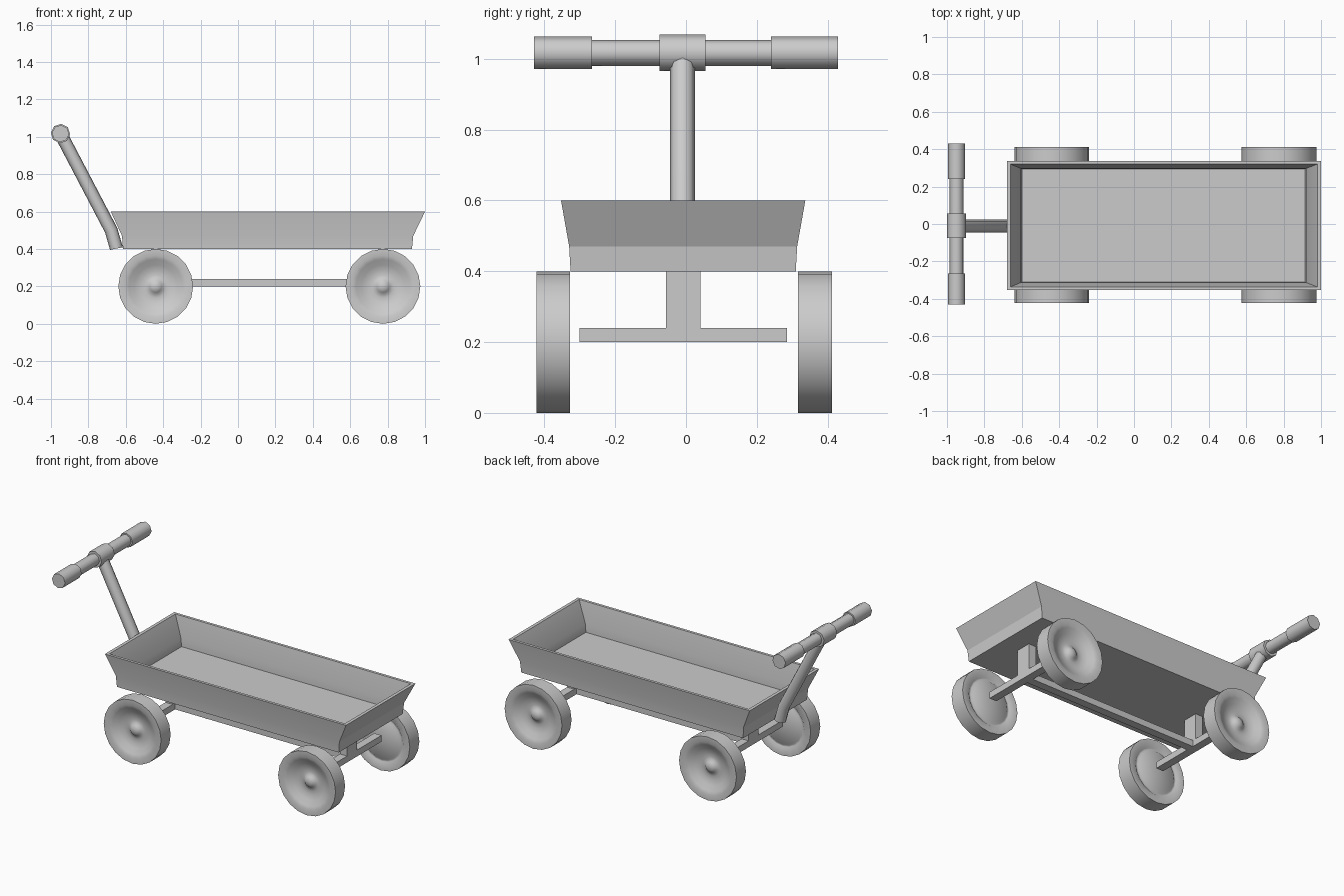
import bpy, bmesh, math
from mathutils import Vector

if "Cube" in bpy.data.objects:
    bpy.data.objects.remove(bpy.data.objects["Cube"])

CY = -0.008  # centre line of the cart


def finish(name, bm, angle=None):
    bmesh.ops.recalc_face_normals(bm, faces=bm.faces)
    me = bpy.data.meshes.new(name)
    bm.to_mesh(me)
    bm.free()
    ob = bpy.data.objects.new(name, me)
    bpy.context.collection.objects.link(ob)
    if angle:
        bpy.ops.object.select_all(action='DESELECT')
        ob.select_set(True)
        bpy.context.view_layer.objects.active = ob
        bpy.ops.object.shade_smooth_by_angle(angle=math.radians(angle))
    return ob


def loft(name, rings, angle):
    """Join equal-sized rings of points and cap both ends."""
    bm = bmesh.new()
    vs = [[bm.verts.new(p) for p in r] for r in rings]
    n = len(vs[0])
    for a, b in zip(vs, vs[1:]):
        for i in range(n):
            j = (i + 1) % n
            bm.faces.new((a[i], a[j], b[j], b[i]))
    bm.faces.new(vs[0])
    bm.faces.new(vs[-1])
    return finish(name, bm, angle)


def lathe_y(name, profile, x, z, sides, phase=0.0, angle=50):
    """Revolve (radius, y) pairs about an axis parallel to y."""
    rings = [[(x + r * math.cos(phase + math.tau * i / sides), y,
               z + r * math.sin(phase + math.tau * i / sides))
              for i in range(sides)] for r, y in profile]
    return loft(name, rings, angle)


def box(name, x0, x1, y0, y1, z0, z1):
    rings = [[(x0, y0, z), (x1, y0, z), (x1, y1, z), (x0, y1, z)] for z in (z0, z1)]
    return loft(name, rings, None)


# Tray: outer wall up, rim, inner wall down to the floor
tray = [(-0.615, 0.93, 0.318, 0.40), (-0.62, 0.937, 0.322, 0.47),
        (-0.68, 1.0, 0.345, 0.60), (-0.66, 0.98, 0.328, 0.60),
        (-0.605, 0.92, 0.305, 0.47), (-0.60, 0.915, 0.303, 0.42)]
loft("tray", [[(a, CY - h, z), (b, CY - h, z), (b, CY + h, z), (a, CY + h, z)]
              for a, b, h, z in tray], 20)

# Wheels: grooved inner face, tread, dished outer face with domed hub
wheel = [(0.004, 0.322), (0.125, 0.322), (0.135, 0.330), (0.145, 0.330), (0.155, 0.322),
         (0.2, 0.322), (0.2, 0.417), (0.165, 0.417), (0.145, 0.408), (0.115, 0.390),
         (0.085, 0.380), (0.06, 0.378), (0.042, 0.382), (0.032, 0.392),
         (0.018, 0.400), (0.004, 0.402)]
for end, x in (("front", -0.44), ("rear", 0.775)):
    for side, s in (("near", -1), ("far", 1)):
        lathe_y(f"{end}_wheel_{side}", [(r, CY + 0.003 + s * y) for r, y in wheel],
                x, 0.2, 20, math.pi / 2)
    # Axle and the post carrying the tray
    box(f"{end}_axle", x - 0.025, x + 0.025, CY - 0.293, CY + 0.293, 0.2, 0.24)
    box(f"{end}_post", x - 0.025, x + 0.025, CY - 0.049, CY + 0.049, 0.24, 0.40)
box("spine_bar", -0.415, 0.75, CY - 0.025, CY + 0.025, 0.2, 0.24)

# Pull handle stem, octagonal with a slight bend at the foot
path = [(-0.65, 0.402), (-0.678, 0.50), (-0.949, 1.017)]
dirs = [(-0.20, 0.98), (-0.37, 0.93), (-0.464, 0.886)]
stem = []
for (px, pz), (dx, dz) in zip(path, dirs):
    side = Vector((dz, 0, -dx)).normalized()
    stem.append([Vector((px, CY - 0.002, pz))
                 + 0.035 * (math.cos(a) * side + math.sin(a) * Vector((0, 1, 0)))
                 for a in (math.tau * i / 8 for i in range(8))])
loft("handle_stem", stem, 50)

# Crossbar, centre collar and grips
for name, r, y0, y1 in (("crossbar", 0.037, -0.4, 0.4), ("handle_collar", 0.052, -0.075, 0.055),
                        ("grip_near", 0.046, -0.43, -0.265), ("grip_far", 0.046, 0.24, 0.43)):
    lathe_y(name, [(r, y0), (r, y1)], -0.949, 1.017, 8, math.radians(85))
